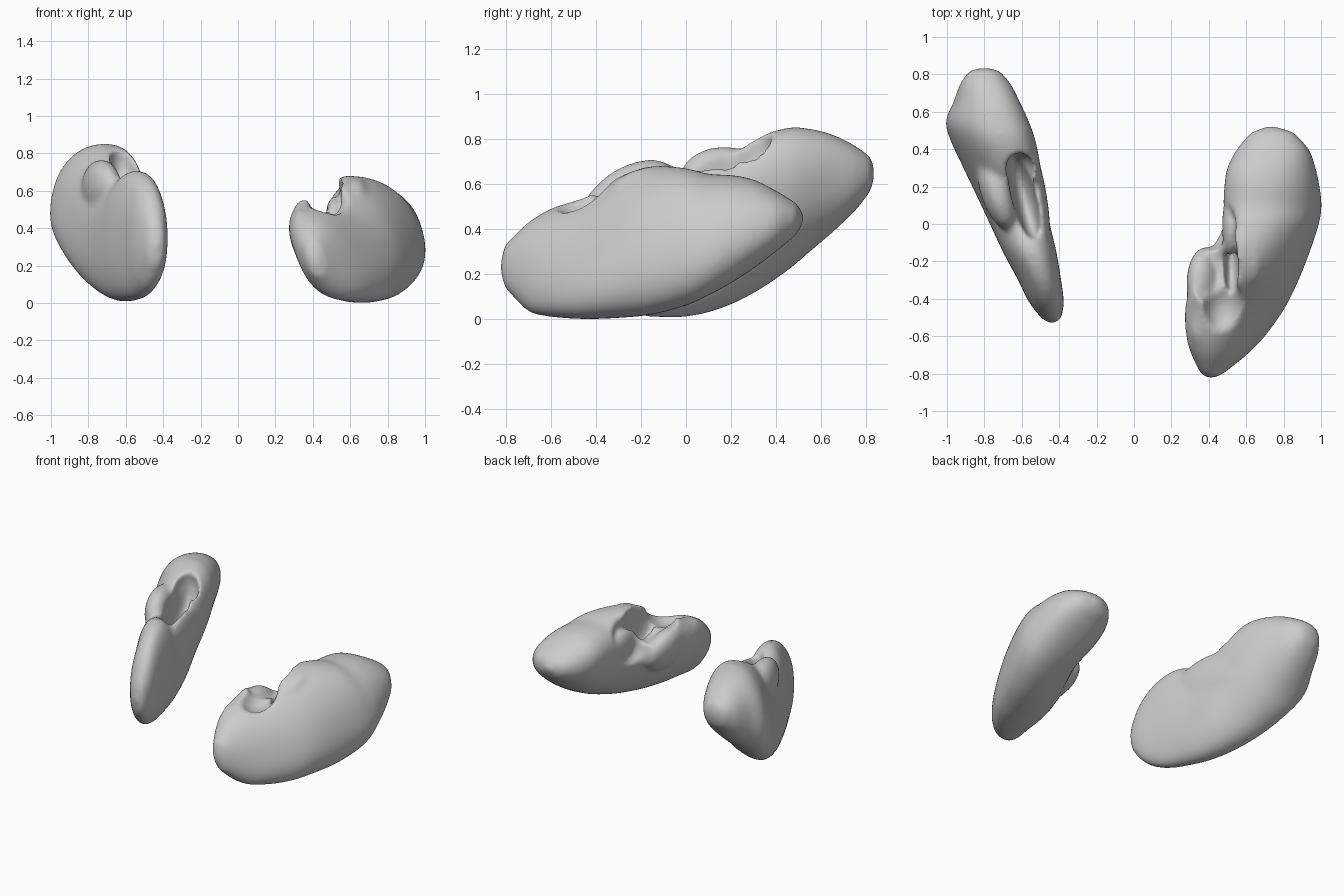
import bpy, bmesh, math
from mathutils import Vector, Matrix

if "Cube" in bpy.data.objects:
    bpy.data.objects.remove(bpy.data.objects["Cube"])


def catmull(a, b, c, d, t):
    return 0.5 * (2*b + (c-a)*t + (2*a - 5*b + 4*c - d)*t*t + (3*b - a - 3*c + d)*t**3)


def loft(bm, rows, tip0, tip1, n=40, steps=5):
    """Rows are (y, xmin, xmax, zmin, zmax, shear); rounded sections along y."""
    vs = [Vector(r) for r in rows]
    p = [vs[0]] + vs + [vs[-1]]
    secs = [catmull(*p[i:i+4], k/steps) for i in range(len(p)-3) for k in range(steps)] + [vs[-1]]
    rings = []
    for y, x0, x1, z0, z1, s in secs:
        ring = []
        for k in range(n):
            a = 2*math.pi*k/n
            c, d = math.cos(a), math.sin(a)
            u = math.copysign(abs(c)**0.9, c)
            w = math.copysign(abs(d)**0.9, d)
            u = (u + s*w)/math.sqrt(1 + s*s)
            ring.append(bm.verts.new(((x0+x1)/2 + u*(x1-x0)/2, y, (z0+z1)/2 + w*(z1-z0)/2)))
        rings.append(ring)
    for a, b in zip(rings, rings[1:]):
        for k in range(n):
            bm.faces.new((a[k], a[(k+1) % n], b[(k+1) % n], b[k]))
    for ring, tip in ((rings[0], tip0), (rings[-1], tip1)):
        t = bm.verts.new(tip)
        for k in range(n):
            bm.faces.new((ring[k], t, ring[(k+1) % n]))
    bmesh.ops.recalc_face_normals(bm, faces=bm.faces)


def blob(bm, loc, rad, rz=0, ry=0):
    m = (Matrix.Translation(loc) @ Matrix.Rotation(math.radians(rz), 4, 'Z')
         @ Matrix.Rotation(math.radians(ry), 4, 'Y') @ Matrix.Diagonal((*rad, 1)))
    bmesh.ops.create_uvsphere(bm, u_segments=28, v_segments=18, radius=1, matrix=m)


def to_object(bm, name):
    me = bpy.data.meshes.new(name)
    bm.to_mesh(me)
    bm.free()
    ob = bpy.data.objects.new(name, me)
    bpy.context.collection.objects.link(ob)
    return ob


def organ(name, rows, tip0, tip1, adds, cuts, late=()):
    bm = bmesh.new()
    loft(bm, rows, tip0, tip1)
    for a in adds:
        blob(bm, *a)
    ob = to_object(bm, name)

    def remesh():
        r = ob.modifiers.new("fuse", 'REMESH')
        r.mode, r.voxel_size = 'VOXEL', 0.012
    remesh()
    helpers = []
    jobs = [(c, 'DIFFERENCE') for c in cuts] + [(c, 'UNION') for c in late]
    for args, op in jobs:
        cb = bmesh.new()
        blob(cb, *args)
        cut = to_object(cb, "hollow_helper")
        cut.hide_render = True
        helpers.append(cut)
        b = ob.modifiers.new("hollow", 'BOOLEAN')
        b.operation, b.object, b.solver = op, cut, 'EXACT'
    remesh()
    s = ob.modifiers.new("soften", 'SMOOTH')
    s.factor, s.iterations = 0.5, 24
    bpy.ops.object.select_all(action='DESELECT')
    ob.select_set(True)
    bpy.context.view_layer.objects.active = ob
    bpy.ops.object.convert(target='MESH')
    bpy.ops.object.shade_smooth()
    for c in helpers:
        bpy.data.objects.remove(c)
    return ob


# Slim bean-shaped body with a long hollow on top
organ("left_kidney", [
    (-0.51, -0.49, -0.39, 0.20, 0.42, 0.0),
    (-0.42, -0.56, -0.375, 0.09, 0.57, 0.05),
    (-0.30, -0.62, -0.39, 0.03, 0.67, 0.1),
    (-0.15, -0.70, -0.415, 0.01, 0.71, 0.1),
    (0.00, -0.77, -0.45, 0.01, 0.67, 0.1),
    (0.15, -0.84, -0.475, 0.045, 0.70, 0.15),
    (0.30, -0.91, -0.50, 0.115, 0.80, 0.25),
    (0.45, -0.98, -0.53, 0.215, 0.85, 0.25),
    (0.55, -1.005, -0.565, 0.30, 0.845, 0.25),
    (0.65, -0.965, -0.61, 0.385, 0.82, 0.2),
    (0.75, -0.93, -0.66, 0.48, 0.77, 0.1),
    (0.82, -0.88, -0.72, 0.57, 0.72, 0.0)],
    (-0.44, -0.535, 0.31), (-0.8, 0.84, 0.65),
    [((-0.73, 0.17, 0.62), (0.09, 0.21, 0.148), 18),
     ((-0.515, 0.14, 0.51), (0.05, 0.30, 0.165), 9)],
    [((-0.59, 0.15, 0.70), (0.065, 0.24, 0.24), 14),
     ((-0.61, 0.29, 0.74), (0.075, 0.10, 0.14), 14)])

# Broad bean-shaped body with an inner lip, a bowl and an open notch
organ("right_kidney", [
    (-0.805, 0.36, 0.47, 0.14, 0.33, -0.3),
    (-0.70, 0.31, 0.60, 0.035, 0.43, -0.45),
    (-0.60, 0.285, 0.695, 0.01, 0.49, -0.55),
    (-0.45, 0.28, 0.80, 0.0, 0.55, -0.5),
    (-0.30, 0.32, 0.875, 0.005, 0.64, -0.4),
    (-0.15, 0.39, 0.935, 0.02, 0.68, -0.35),
    (0.00, 0.46, 0.985, 0.06, 0.67, -0.3),
    (0.10, 0.48, 1.0, 0.105, 0.645, -0.3),
    (0.20, 0.485, 0.99, 0.16, 0.64, -0.25),
    (0.30, 0.50, 0.97, 0.225, 0.62, -0.2),
    (0.40, 0.55, 0.935, 0.30, 0.57, -0.1),
    (0.49, 0.625, 0.855, 0.375, 0.515, 0.0)],
    (0.41, -0.83, 0.23), (0.73, 0.532, 0.45),
    [((0.63, -0.14, 0.55), (0.085, 0.20, 0.125))],
    # trim above the lip, then bowl, cleft and side notch
    [((0.41, -0.23, 0.66), (0.14, 0.22, 0.22)),
     ((0.48, -0.46, 0.58), (0.11, 0.16, 0.13)),
     ((0.52, -0.20, 0.54), (0.045, 0.18, 0.18)),
     ((0.45, -0.01, 0.58), (0.10, 0.13, 0.17)),
     ((0.42, 0.0, 0.46), (0.09, 0.14, 0.15))],
    # connecting ridge, rounded lip and its front rim
    [((0.515, -0.01, 0.47), (0.045, 0.16, 0.10)),
     ((0.385, -0.32, 0.37), (0.092, 0.20, 0.165), 0, -22),
     ((0.365, -0.52, 0.36), (0.07, 0.17, 0.15), 0, -15)])
